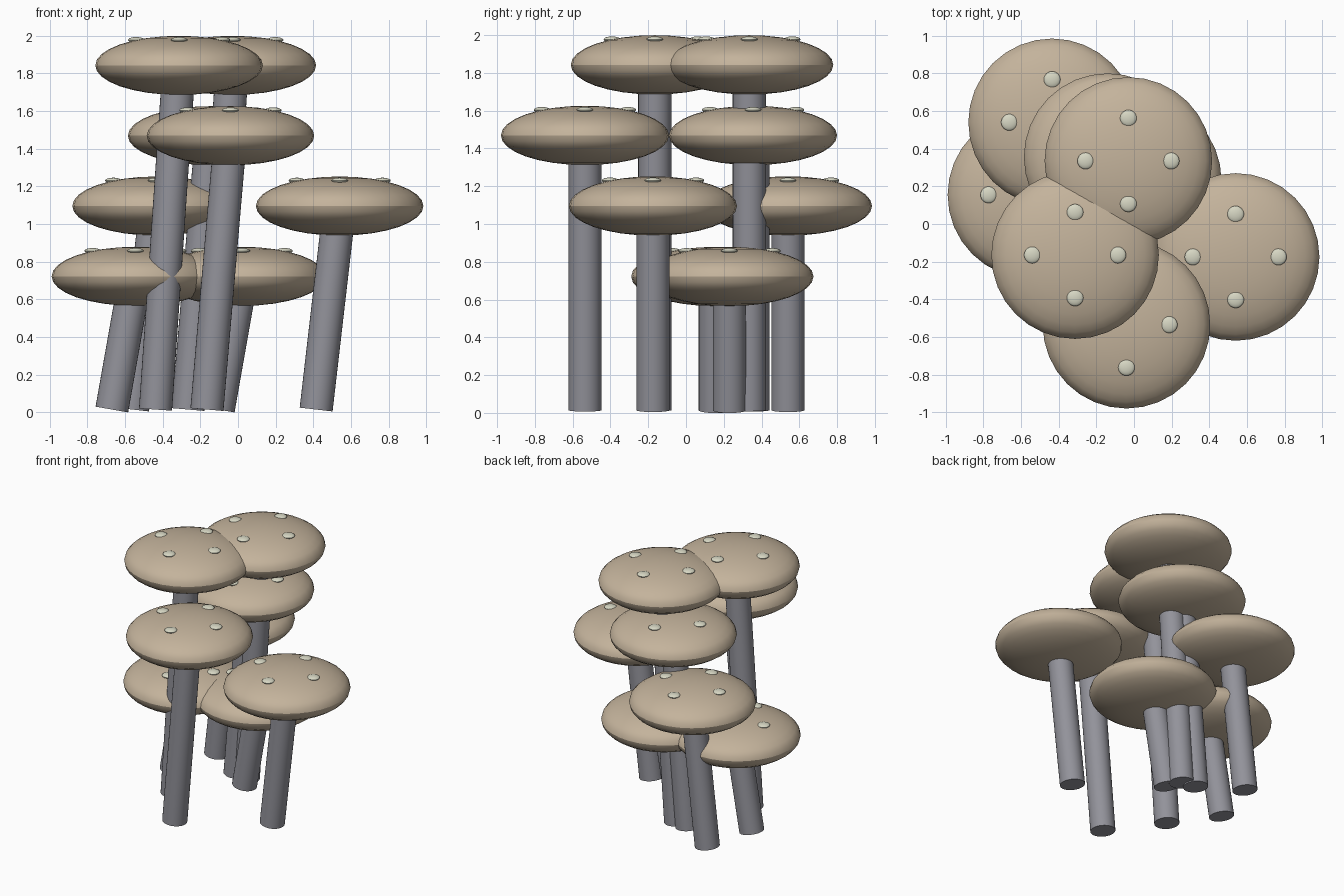
import bpy
from mathutils import Vector

if "Cube" in bpy.data.objects:
    bpy.data.objects.remove(bpy.data.objects["Cube"])

CAP_R, CAP_H = 0.445, 0.157      # cap radius and half height
STEM_R, LEAN = 0.088, 0.125      # stem radius and sideways lean of its foot
SPOT_OFF = 0.227                 # spot distance from the cap centre


def material(name, rgb):
    m = bpy.data.materials.new(name)
    m.diffuse_color = (*rgb, 1)
    m.use_nodes = True
    m.node_tree.nodes["Principled BSDF"].inputs["Base Color"].default_value = m.diffuse_color
    return m


TAN = material("tan cap", (0.55, 0.45, 0.33))
GREY = material("grey stem", (0.29, 0.29, 0.325))
CREAM = material("pale spot", (0.68, 0.68, 0.55))


def finish(name, mat):
    ob = bpy.context.object
    ob.name = name
    ob.data.materials.append(mat)
    bpy.ops.object.shade_smooth_by_angle()
    return ob


def ellipsoid(name, loc, r, h, mat, seg, rings):
    bpy.ops.mesh.primitive_uv_sphere_add(segments=seg, ring_count=rings, radius=1, location=loc)
    bpy.context.object.scale = (r, r, h)
    bpy.ops.object.transform_apply(location=False, rotation=False, scale=True)
    return finish(name, mat)


def mushroom(i, x, y, z):
    # Flattened cap
    ellipsoid(f"cap_{i}", (x, y, z), CAP_R, CAP_H, TAN, 32, 16)
    # Leaning stem from the ground to the middle of the cap
    foot, top = Vector((x - LEAN, y, 0.0145)), Vector((x, y, z))
    axis = top - foot
    bpy.ops.mesh.primitive_cylinder_add(
        vertices=32, radius=STEM_R, depth=axis.length, location=(foot + top) / 2,
        rotation=axis.to_track_quat('Z', 'Y').to_euler())
    finish(f"stem_{i}", GREY)
    # Four spots lying on the cap surface
    up = CAP_H * (1 - (SPOT_OFF / CAP_R) ** 2) ** 0.5
    for k, (dx, dy) in enumerate(((1, 0), (0, 1), (-1, 0), (0, -1))):
        ellipsoid(f"spot_{i}_{k}", (x + dx * SPOT_OFF, y + dy * SPOT_OFF, z + up),
                  0.044, 0.0155, CREAM, 24, 12)


# Two mushrooms on each of four evenly spaced levels
spots = [(-0.545, 0.155), (0.02, 0.23), (-0.435, 0.54), (0.54, -0.175),
         (-0.04, -0.535), (-0.14, 0.355), (-0.313, -0.165), (-0.03, 0.335)]
for i, (x, y) in enumerate(spots):
    mushroom(i + 1, x, y, 0.722 + 0.3735 * (i // 2))
